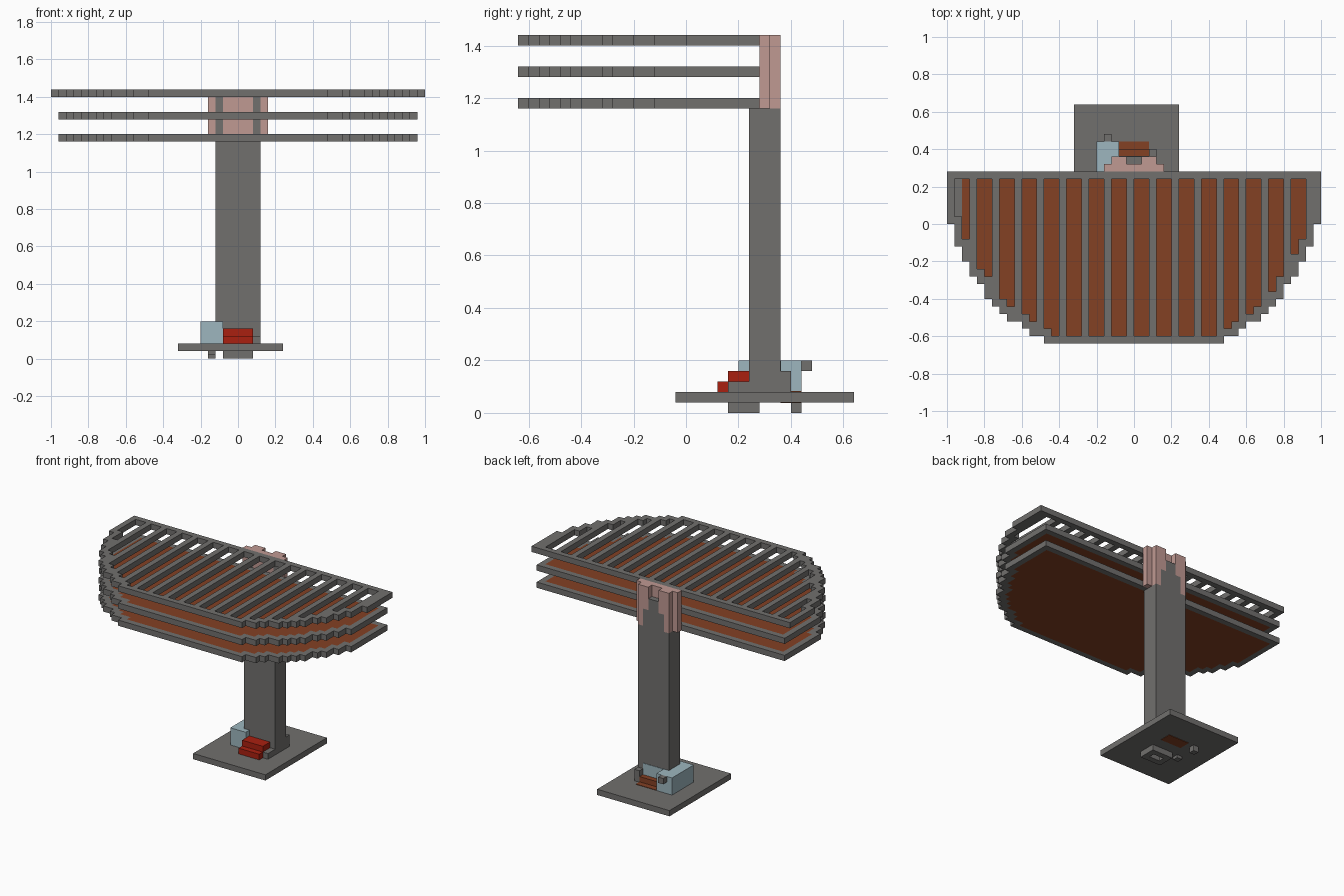
import bpy, bmesh
from mathutils import Matrix, Vector

cube = bpy.data.objects.get("Cube")
if cube:
    bpy.data.objects.remove(cube, do_unlink=True)

U = 0.04  # block size


def material(name, rgb):
    m = bpy.data.materials.new(name)
    m.use_nodes = True
    m.diffuse_color = (*rgb, 1)
    m.node_tree.nodes["Principled BSDF"].inputs["Base Color"].default_value = (*rgb, 1)
    return m


GREY = material("stone grey", (0.165, 0.16, 0.155))
BROWN = material("rust brown", (0.23, 0.052, 0.017))
PINK = material("dusty pink", (0.53, 0.32, 0.29))
BLUE = material("pale blue", (0.34, 0.47, 0.52))
RED = material("brick red", (0.4, 0.014, 0.005))


def finish(name, bm, mat):
    bmesh.ops.recalc_face_normals(bm, faces=bm.faces[:])
    me = bpy.data.meshes.new(name)
    bm.to_mesh(me)
    bm.free()
    me.materials.append(mat)
    ob = bpy.data.objects.new(name, me)
    bpy.context.collection.objects.link(ob)
    return ob


def boxes(name, mat, *spans):
    """One object from boxes given as x0, x1, y0, y1, z0, z1."""
    bm = bmesh.new()
    for x0, x1, y0, y1, z0, z1 in spans:
        mid = Vector((x0 + x1, y0 + y1, z0 + z1)) / 2
        size = Matrix.Diagonal((x1 - x0, y1 - y0, z1 - z0, 1))
        bmesh.ops.create_cube(bm, size=1, matrix=Matrix.Translation(mid) @ size)
    return finish(name, bm, mat)


def slab(name, mat, cells, z):
    """One block thick sheet covering the given grid cells."""
    bm = bmesh.new()
    corners = {}

    def corner(i, j):
        if (i, j) not in corners:
            corners[i, j] = bm.verts.new((i * U, j * U, z))
        return corners[i, j]

    for i, j in sorted(cells):
        bm.faces.new([corner(i, j), corner(i + 1, j), corner(i + 1, j + 1), corner(i, j + 1)])
    ext = bmesh.ops.extrude_face_region(bm, geom=bm.faces[:], use_keep_orig=True)
    top = [v for v in ext["geom"] if isinstance(v, bmesh.types.BMVert)]
    bmesh.ops.translate(bm, verts=top, vec=(0, 0, U))
    return finish(name, bm, mat)


# Shelf outline: how far each column reaches forward, stepping in at the ends
END_STEPS = [15, 15, 14, 13, 13, 12, 11, 10, 8, 7, 5, 3, 0]


def outline(half):
    cells = set()
    for i in range(-half, half):
        k = i if i >= 0 else -1 - i
        reach = 16 if k < 12 else END_STEPS[k - 12]
        cells |= {(i, j) for j in range(-reach, 7)}
    return cells


def interior(cells):
    near = (-1, 0, 1)
    return {(i, j) for i, j in cells
            if all((i + a, j + b) in cells for a in near for b in near)}


# Slatted top
full = outline(25)
slots = {c for c in interior(full) if c[0] % 3 != 2}
slab("slatted_top", GREY, full - slots, 1.40)

# Two lower shelves with rims and filled panels
shelf = outline(24)
panel = interior(shelf)
for label, z in (("middle", 1.28), ("lower", 1.16)):
    slab(label + "_shelf_rim", GREY, shelf - panel, z)
    slab(label + "_shelf_panel", BROWN, panel, z)

# Post and its stepped upper core
boxes("post", GREY, (-0.12, 0.12, 0.24, 0.36, 0.08, 1.16))
core, crown = [], [(-0.08, 0.08, 0.28, 0.32, 1.16, 1.44)]
for s in (-1, 1):
    for k, height in enumerate((1.36, 1.28, 1.16)):
        x0, x1 = sorted((s * k * U, s * (k + 1) * U))
        if height > 1.16:
            core.append((x0, x1, 0.32, 0.36, 1.16, height))
        if k:
            crown.append((x0, x1, 0.32, 0.36, height, 1.44))
    x0, x1 = sorted((s * 0.08, s * 0.12))
    core.append((x0, x1, 0.28, 0.32, 1.16, 1.40))
    crown.append((x0, x1, 0.28, 0.32, 1.40, 1.44))
    x0, x1 = sorted((s * 0.12, s * 0.16))
    crown.append((x0, x1, 0.28, 0.32, 1.16, 1.44))
boxes("post_core", GREY, *core)
boxes("post_crown", PINK, *crown)

# Base plate and feet
boxes("base_plate", GREY, (-0.32, 0.24, -0.04, 0.64, 0.04, 0.08))
ring = {(i, j) for i in range(-2, 2) for j in range(4, 7)} - {(-1, 5), (0, 5)}
slab("ring_foot", GREY, ring, 0)
boxes("small_feet", GREY,
      (-0.16, -0.12, 0.40, 0.44, 0, 0.04),
      (-0.16, -0.12, 0.24, 0.28, 0.02, 0.04))

# Side box with a rear knob
boxes("side_box", BLUE, (-0.20, -0.08, 0.20, 0.44, 0.08, 0.20))
boxes("side_box_knob", GREY, (-0.16, -0.12, 0.44, 0.48, 0.16, 0.20))
boxes("post_back_panel", BLUE, (-0.08, 0.08, 0.355, 0.363, 0.08, 0.20))

# Front step and rear step with their side walls
boxes("front_step", RED,
      (-0.08, 0.08, 0.12, 0.24, 0.08, 0.12),
      (-0.08, 0.08, 0.16, 0.24, 0.12, 0.16))
boxes("rear_step", BROWN,
      (-0.08, 0.08, 0.36, 0.40, 0.08, 0.12),
      (-0.08, 0.08, 0.36, 0.44, 0.037, 0.083))
boxes("step_walls", GREY,
      (0.08, 0.12, 0.16, 0.24, 0.08, 0.12),
      (0.08, 0.12, 0.36, 0.40, 0.08, 0.16))
